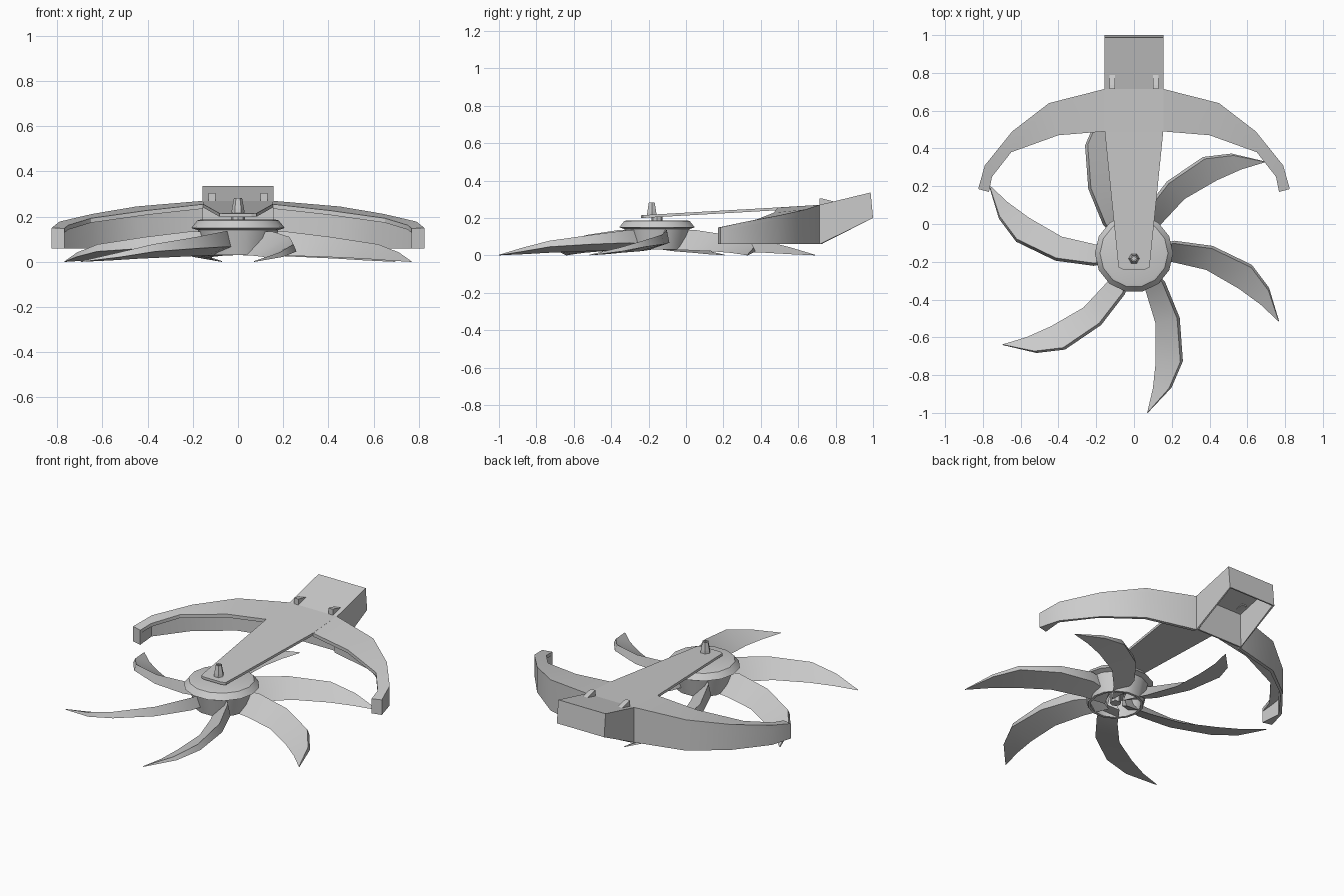
import bpy, bmesh, math
from mathutils import Vector, Matrix

if "Cube" in bpy.data.objects:
    bpy.data.objects.remove(bpy.data.objects["Cube"])

HUB = Vector((0, -0.155, 0))


def make(name, verts, faces, smooth=False):
    me = bpy.data.meshes.new(name)
    bm = bmesh.new()
    vs = [bm.verts.new(v) for v in verts]
    for f in faces:
        bm.faces.new([vs[i] for i in f])
    bmesh.ops.recalc_face_normals(bm, faces=bm.faces)
    bm.to_mesh(me)
    bm.free()
    ob = bpy.data.objects.new(name, me)
    bpy.context.collection.objects.link(ob)
    if smooth:
        bpy.context.view_layer.objects.active = ob
        ob.select_set(True)
        bpy.ops.object.shade_smooth_by_angle(angle=math.radians(32))
        ob.select_set(False)
    return ob


def loft(name, rings, smooth=False):
    """Skin equal-sized vertex rings and cap both ends."""
    n = len(rings[0])
    faces = [(k * n + i, k * n + (i + 1) % n, (k + 1) * n + (i + 1) % n, (k + 1) * n + i)
             for k in range(len(rings) - 1) for i in range(n)]
    last = (len(rings) - 1) * n
    faces += [tuple(range(n)), tuple(range(last, last + n))]
    return make(name, [v for r in rings for v in r], faces, smooth)


def lathe(name, profile, sides, centre, smooth=True):
    rings = [[centre + Vector((r * math.cos(2 * math.pi * i / sides),
                               r * math.sin(2 * math.pi * i / sides), z))
              for i in range(sides)] for r, z in profile]
    return loft(name, rings, smooth)


# Hub: flanged cup, hollow underneath, with a central boss
lathe("hub", [(0.165, 0.187), (0.18, 0.183), (0.207, 0.15), (0.178, 0.14), (0.152, 0.03),
              (0.137, 0.03), (0.15, 0.14)], 14, HUB)
lathe("hub_boss", [(0.03, 0.04), (0.03, 0.205)], 8, HUB)

# Axle nut with a recessed top
lathe("axle_nut", [(0.03, 0.208), (0.027, 0.235), (0.018, 0.282), (0.011, 0.282), (0.011, 0.255)],
      6, Vector((0, -0.183, 0)), False)

# Curved blades: triangular section with the convex edge raised
convex = [(.05, -.05, .135), (.15, -.155, .135), (.228, -.345, .11), (.245, -.575, .078), (.185, -.715, .042)]
concave = [(0, -.06, .03), (.06, -.195, .028), (.115, -.375, .022), (.115, -.575, .014), (.1, -.715, .006)]
depth = [.07, .068, .05, .032, .02]
for k in range(6):
    turn = Matrix.Translation(HUB) @ Matrix.Rotation(k * math.pi / 3, 4, 'Z')
    rings = []
    for a, c, d in zip(convex, concave, depth):
        rings.append([turn @ Vector(p) for p in
                      (a, (a[0] + .014, a[1] + .004, a[2] - d), c)])
    rings.append([turn @ Vector(p) for p in
                  ((.07, -.845, .003), (.073, -.845, 0), (.07, -.843, 0))])
    loft(f"blade_{k + 1}", rings, True)

# Guard: sloping lid and outer wall on each side
outer = [(.155, .715, .27), (.45, .64, .245), (.645, .49, .212), (.79, .31, .178), (.825, .185, .15)]
inner = [(.155, .49, .255), (.4, .47, .228), (.65, .38, .193), (.752, .25, .162), (.768, .17, .148)]
for side, s in (("right", 1), ("left", -1)):
    lid, wall = [], []
    for i, (o, n) in enumerate(zip(outer, inner)):
        o, n = Vector((o[0] * s, o[1], o[2])), Vector((n[0] * s, n[1], n[2]))
        drop = Vector((0, 0, -0.02))
        lid.append([o, n, n + drop, o + drop])
        w = n if i == 4 else o + (n - o).normalized() * 0.02
        top = Vector((0, 0, -0.004))
        wall.append([o + top, w + top, Vector((w.x, w.y, .06)), Vector((o.x, o.y, .06))])
    loft("guard_lid_" + side, lid, True)
    loft("guard_wall_" + side, wall, True)

# Arm from the guard to the hub
arm = [(.06, -.24, .214), (.082, -.23, .215), (.155, .49, .256), (.155, .715, .27)]
loft("arm", [[Vector((-x, y, z)), Vector((x, y, z)), Vector((x, y, z - .015)), Vector((-x, y, z - .015))]
             for x, y, z in arm])

# Mount box, open underneath
side_profile = [(.715, .06), (.715, .27), (.987, .336), (1.0, .2)]
verts = [(s * .157, y, z) for s in (-1, 1) for y, z in side_profile]
box = make("mount_box", verts,
           [(0, 1, 2, 3), (4, 5, 6, 7), (0, 1, 5, 4), (1, 2, 6, 5), (2, 3, 7, 6)])
shell = box.modifiers.new("shell", 'SOLIDIFY')
shell.thickness = 0.012
shell.offset = -1

# Small wedge tabs on the mount
tab = [(.715, .265), (.715, .305), (.735, .302), (.795, .287), (.795, .275)]
for side, s in (("right", 1), ("left", -1)):
    loft("tab_" + side, [[(s * x, y, z) for y, z in tab] for x in (.1, .13)])
